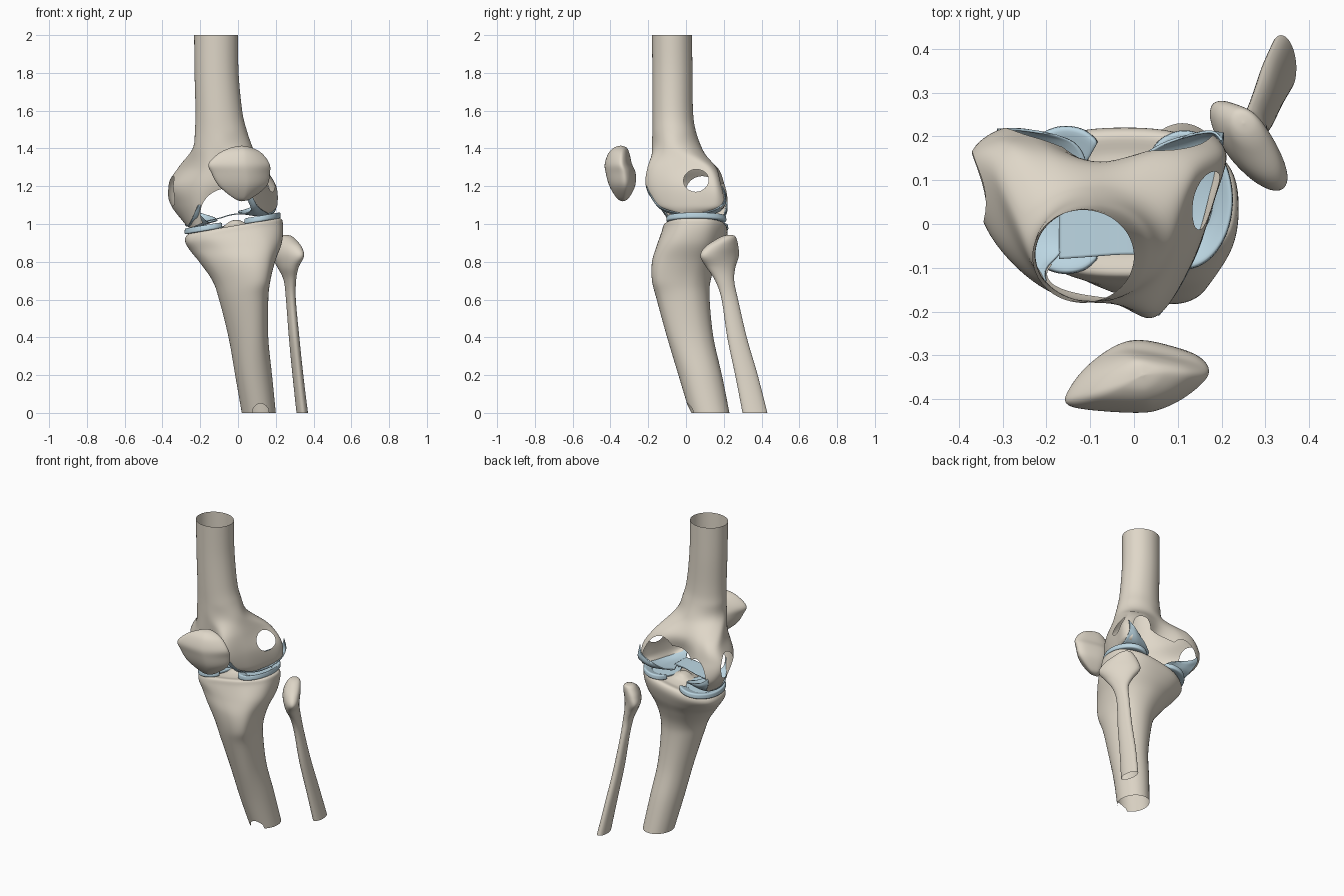
import bpy, bmesh
from math import sin, cos, radians, pi
from mathutils import Vector

if "Cube" in bpy.data.objects:
    bpy.data.objects.remove(bpy.data.objects["Cube"])


def material(name, rgb):
    m = bpy.data.materials.new(name)
    m.diffuse_color = (*rgb, 1)
    m.use_nodes = True
    m.node_tree.nodes["Principled BSDF"].inputs["Base Color"].default_value = m.diffuse_color
    return m


BONE = material("bone", (0.74, 0.68, 0.58))
CARTILAGE = material("cartilage", (0.50, 0.67, 0.76))


def spline(p, steps, closed=False):
    """Catmull-Rom curve through the points."""
    n = len(p)
    get = (lambda i: p[i % n]) if closed else (lambda i: p[min(max(i, 0), n - 1)])
    out = []
    for i in range(n if closed else n - 1):
        a, b, c, d = (get(i + k) for k in (-1, 0, 1, 2))
        for s in range(steps):
            t = s / steps
            out.append(0.5 * (2 * b + (c - a) * t + (2 * a - 5 * b + 4 * c - d) * t * t
                              + (3 * b - a - 3 * c + d) * t ** 3))
    if not closed:
        out.append(p[-1].copy())
    return out


def cut_hole(bm, centre, radii):
    """Remove the surface inside an ellipsoid, with a clean rim."""
    def f(v):
        return sum(((v[i] - centre[i]) / radii[i]) ** 2 for i in range(3)) ** 0.5 - 1
    new = []
    for e in list(bm.edges):
        a, b = f(e.verts[0].co), f(e.verts[1].co)
        if a * b < 0:
            new.append(bmesh.utils.edge_split(e, e.verts[0], a / (a - b))[1])
    bmesh.ops.connect_verts(bm, verts=new)
    gone = [fc for fc in bm.faces if f(fc.calc_center_median()) < 0]
    bmesh.ops.delete(bm, geom=gone, context='FACES')


def surface(name, rows, mat, closed=True, nu=6, nv=6, holes=(), thick=0):
    """Smooth surface through rows of control points."""
    rows = [spline([Vector(p) for p in r], nu, closed) for r in rows]
    cols = [spline(list(c), nv) for c in zip(*rows)]
    bm = bmesh.new()
    vs = [[bm.verts.new(p) for p in c] for c in cols]
    n = len(vs)
    for i in range(n if closed else n - 1):
        a, b = vs[i], vs[(i + 1) % n]
        for j in range(len(a) - 1):
            bm.faces.new((a[j], b[j], b[j + 1], a[j + 1]))
    bmesh.ops.remove_doubles(bm, verts=bm.verts, dist=0.0002)
    for h in holes:
        cut_hole(bm, *h)
    bmesh.ops.recalc_face_normals(bm, faces=bm.faces)
    for fc in bm.faces:
        fc.smooth = True
    me = bpy.data.meshes.new(name)
    bm.to_mesh(me)
    bm.free()
    ob = bpy.data.objects.new(name, me)
    bpy.context.collection.objects.link(ob)
    me.materials.append(mat)
    if thick:
        m = ob.modifiers.new("thickness", 'SOLIDIFY')
        m.thickness = thick
        m.offset = 0
    return ob


def oval(z, cx, cy, a, b, rot=0, tilt=0, skew=0, power=2):
    """Twelve points round an oval, counter-clockwise from +x."""
    pts, r = [], radians(rot)
    for k in range(12):
        c, s = cos(k * pi / 6), sin(k * pi / 6)
        g = (abs(c) ** power + abs(s) ** power) ** (-1 / power)
        u, v = a * c * g, b * s * g
        x = cx + u * cos(r) - v * sin(r) + skew * max(0, -s) ** 2
        pts.append((x, cy + u * sin(r) + v * cos(r), z + tilt * x))
    return pts


def box(z, x0, x1, y0, y1, **kw):
    return oval(z, (x0 + x1) / 2, (y0 + y1) / 2, (x1 - x0) / 2, (y1 - y0) / 2, **kw)


def ring(z, xy):
    return [(x, y, z) for x, y in xy]


# Femur: shaft ovals flaring into the two condyles, an open shell
femur = [
    box(2.0, -.232, 0, -.18, .032), box(1.8, -.23, .003, -.178, .034),
    box(1.6, -.225, .022, -.178, .037), box(1.5, -.228, .045, -.178, .05),
    box(1.4, -.24, .08, -.18, .085),
    ring(1.3, [(.13, .05), (.135, .13), (.05, .16), (-.08, .14), (-.2, .16), (-.28, .16),
               (-.315, .1), (-.26, -.06), (-.17, -.16), (-.05, -.18), (.04, -.2), (.1, -.1)]),
    ring(1.2, [(.175, .05), (.2, .16), (.11, .19), (-.06, .13), (-.22, .2), (-.325, .195),
               (-.375, .13), (-.325, -.03), (-.2, -.15), (-.05, -.175), (.05, -.21), (.125, -.1)]),
    ring(1.1, [(.185, .06), (.205, .17), (.12, .22), (-.05, .12), (-.2, .22), (-.315, .21),
               (-.355, .13), (-.3, -.03), (-.2, -.13), (-.05, -.12), (.06, -.165), (.13, -.09)]),
    [(.17, .06, 1.06), (.18, .15, 1.07), (.1, .2, 1.07), (-.05, .11, 1.07), (-.2, .2, 1.04),
     (-.27, .19, 1.02), (-.28, .1, 1.0), (-.25, -.02, .98), (-.2, -.09, 1.0),
     (-.05, -.08, 1.06), (.06, -.11, 1.08), (.13, -.06, 1.06)],
]
surface("femur", femur, BONE, nu=8, nv=8, holes=[
    ((-.05, -.2, 1.05), (.155, .3, .14)),      # groove opening in front
    ((-.035, .25, 1.05), (.19, .25, .2)),      # opening at the back
    ((.06, .28, 1.11), (.13, .2, .21)),        # behind the lateral condyle
    ((-.2, .28, 1.07), (.11, .15, .18)),       # behind the medial condyle
    ((-.38, .08, 1.175), (.1, .085, .085)),    # medial opening
    ((.19, .05, 1.235), (.1, .07, .065))])     # lateral opening

# Tibia: slanted shaft, front tuberosity, tilted plateau with a low spine
top = dict(tilt=.17, power=2.4)
tibia = [
    box(0, .02, .2, .02, .23), box(.2, -.015, .18, -.04, .19),
    box(.4, -.05, .16, -.1, .145, skew=.02), box(.6, -.1, .16, -.155, .125, skew=.04),
    box(.7, -.135, .17, -.18, .13, skew=.07), box(.8, -.205, .195, -.18, .165, skew=.08),
    box(.88, -.25, .232, -.155, .2, tilt=.1, skew=.05, power=2.2),
    box(.955, -.28, .238, -.13, .22, **top),
    oval(.993, -.02, .045, .24, .16, **top), oval(.988, -.02, .045, .16, .11, **top),
    oval(.998, -.02, .045, .07, .06, **top), oval(1.02, -.02, .045, .025, .03, **top),
    oval(1.025, -.02, .045, 0, 0, **top)]
surface("tibia", tibia, BONE, holes=[((.12, .02, 0), (.045, .08, .05))])

# Fibula: thin twisted shaft with an oblique head
fibula = [
    oval(0, .34, .365, .066, .03, 95), oval(.2, .317, .32, .06, .028, 97),
    oval(.4, .297, .27, .052, .027, 98), oval(.6, .28, .232, .044, .025, 102),
    oval(.7, .275, .205, .052, .03, 108), oval(.77, .265, .185, .085, .042, 120),
    oval(.83, .262, .178, .125, .05, 129), oval(.88, .26, .19, .105, .05, 129),
    oval(.92, .255, .215, .06, .04, 129), oval(.938, .252, .228, .03, .025, 129),
    oval(.943, .25, .23, 0, 0, 129)]
surface("fibula", fibula, BONE)

# Patella: rounded triangular disc, flat in front and ridged behind
OUTLINE = [(1, .57), (.88, .76), (.5, .9), (0, 1), (-.35, .94), (-.72, .68),
           (-.96, .34), (-.98, .14), (-.7, .05), (0, 0), (.35, .06), (.72, .27)]


def disc(z, x0, x1, y0, y1):
    return [((x0 + x1) / 2 + u * (x1 - x0) / 2, y0 + v * (y1 - y0), z) for u, v in OUTLINE]


surface("patella", [
    disc(1.12, .02, .02, -.335, -.335), disc(1.135, -.02, .07, -.365, -.305),
    disc(1.2, -.1, .15, -.405, -.27), disc(1.27, -.14, .168, -.425, -.267),
    disc(1.32, -.155, .165, -.43, -.287), disc(1.375, -.1, .125, -.41, -.3),
    disc(1.405, -.035, .07, -.38, -.315), disc(1.415, .02, .02, -.345, -.345)], BONE)

# Cartilage strips under the femoral condyles, joined by a thin bridge
surface("lateral_femoral_cartilage", [
    [(.055, -.208, 1.2), (.1, -.15, 1.1), (.15, -.05, 1.06), (.18, .06, 1.055),
     (.2, .16, 1.08), (.205, .205, 1.13), (.2, .19, 1.2)],
    [(.05, -.2, 1.17), (.085, -.14, 1.085), (.1, -.05, 1.05), (.11, .05, 1.045),
     (.12, .16, 1.06), (.15, .205, 1.1), (.18, .21, 1.16)],
    [(.04, -.185, 1.15), (.07, -.125, 1.08), (.04, -.05, 1.055), (.03, .05, 1.055),
     (.0, .13, 1.065), (.05, .175, 1.08), (.13, .205, 1.12)]],
    CARTILAGE, closed=False, thick=.006)
surface("medial_femoral_cartilage", [
    [(-.21, -.135, 1.1), (-.23, -.115, 1.06), (-.26, -.03, .995), (-.28, .08, .995),
     (-.28, .18, 1.02), (-.31, .21, 1.08), (-.31, .215, 1.12)],
    [(-.207, -.133, 1.1), (-.22, -.11, 1.05), (-.21, -.04, 1.0), (-.21, .08, .99),
     (-.21, .17, 1.015), (-.24, .21, 1.05), (-.26, .215, 1.08)],
    [(-.2, -.13, 1.1), (-.2, -.1, 1.05), (-.16, -.05, 1.01), (-.14, .06, 1.01),
     (-.11, .13, 1.02), (-.13, .18, 1.035), (-.18, .205, 1.05)]],
    CARTILAGE, closed=False, thick=.006)
surface("cartilage_bridge", [
    [(-.17, y, 1.015), (-.1, y + .005, 1.03), (-.03, y + .01, 1.05), (.05, y + .01, 1.055)]
    for y in (-.08, -.02, .04)], CARTILAGE, closed=False, thick=.006)


# Crescent menisci and tibial cartilage discs, one of each per side
def meniscus(name, cx, cy, a, b, start, end):
    section = [(1, -.012), (1.02, .004), (.98, .018), (.8, .01), (.6, -.004), (.8, -.012)]
    mu = sum(s for s, _ in section) / 6
    rows, n = [], 18
    for i in range(n + 1):
        t = radians(start + (end - start) * i / n)

        def row(k):
            out = []
            for s, h in section:
                s = mu + (s - mu) * k
                x, y = cx + a * s * cos(t), cy + b * s * sin(t)
                out.append((x, y, 1.006 + .17 * x + h * k))
            return out
        if i in (0, n):
            pair = [row(0), row(.8)]
            rows += pair if i == 0 else pair[::-1]
        else:
            rows.append(row(1))
    surface(name, rows, CARTILAGE, nu=4, nv=4)


for side, cx, a, b, start, end in (("lateral", .115, .108, .155, -140, 140),
                                   ("medial", -.155, .125, .165, 55, 305)):
    meniscus(side + "_meniscus", cx, .055, a, b, start, end)
    surface(side + "_tibial_cartilage",
            [oval(.999, cx, .05, .085 * k, .12 * k, tilt=.17) for k in (0, .5, 1)],
            CARTILAGE, thick=.006)
